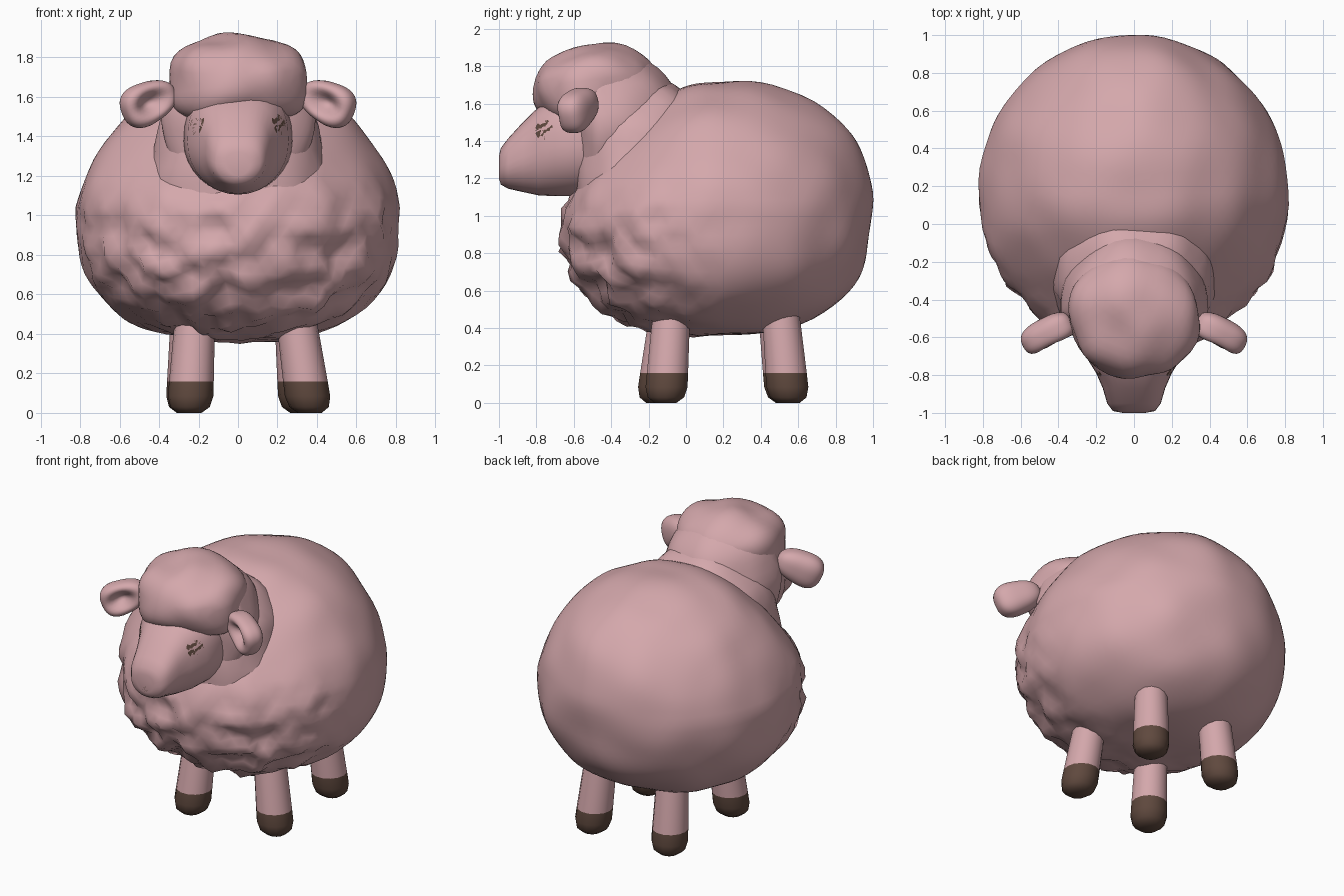
import bpy, bmesh, math
from mathutils import Vector, Matrix, noise
from mathutils.bvhtree import BVHTree

if "Cube" in bpy.data.objects:
    bpy.data.objects.remove(bpy.data.objects["Cube"])


def material(name, rgb):
    m = bpy.data.materials.new(name)
    m.diffuse_color = (*rgb, 1)
    m.use_nodes = True
    m.node_tree.nodes["Principled BSDF"].inputs["Base Color"].default_value = m.diffuse_color
    return m


PINK = material("dusty_pink", (0.66, 0.39, 0.41))
BROWN = material("dark_brown", (0.115, 0.066, 0.048))


def finish(name, bm, mats, angle=60):
    bmesh.ops.recalc_face_normals(bm, faces=bm.faces)
    me = bpy.data.meshes.new(name)
    bm.to_mesh(me)
    bm.free()
    for m in mats:
        me.materials.append(m)
    for p in me.polygons:
        p.use_smooth = True
    me.set_sharp_from_angle(angle=math.radians(angle))
    ob = bpy.data.objects.new(name, me)
    bpy.context.collection.objects.link(ob)
    return ob


def super_ball(size, p_up=2.0, p_low=2.0, p_flat=2.0, sub=4):
    """Unit ball squared off vertically and in plan, then scaled to the half sizes."""
    bm = bmesh.new()
    bmesh.ops.create_icosphere(bm, subdivisions=sub, radius=1)
    for v in bm.verts:
        p = p_up if v.co.z > 0 else p_low
        r = (abs(v.co.x) ** p_flat + abs(v.co.y) ** p_flat) ** (1 / p_flat)
        v.co /= (r ** p + abs(v.co.z) ** p) ** (1 / p)
        v.co = Vector(a * b for a, b in zip(v.co, size))
    return bm


def woolly(bm, amount, freq, weight=lambda co: 1):
    bm.normal_update()
    for v, n in [(v, v.normal.copy()) for v in bm.verts]:
        v.co += n * amount * weight(v.co) * noise.noise(v.co * freq)


def loft(rings, seg, square=1.0):
    """Closed tube through rings given as (centre, axis_a, axis_b)."""
    bm = bmesh.new()
    loops = []
    for c, a, b in rings:
        loop = []
        for i in range(seg):
            t = 2 * math.pi * i / seg
            e = square if math.sin(t) > -0.01 else 1.0
            ca = math.copysign(abs(math.cos(t)) ** e, math.cos(t))
            sb = math.copysign(abs(math.sin(t)) ** e, math.sin(t))
            loop.append(bm.verts.new(Vector(c) + Vector(a) * ca + Vector(b) * sb))
        loops.append(loop)
    for lo, hi in zip(loops, loops[1:]):
        for i in range(seg):
            j = (i + 1) % seg
            bm.faces.new((lo[i], lo[j], hi[j], hi[i]))
    bm.faces.new(loops[0])
    bm.faces.new(loops[-1])
    return bm


# Fleece body: narrower on top, sloping back at the shoulders, rough on the chest
bm = super_ball((0.825, 0.83, 0.685), 2.3, 2.5, sub=5)
for v in bm.verts:
    up = max(0, v.co.z / 0.685)
    v.co.x *= 1 - 0.21 * up
    if v.co.y < 0:
        v.co.y *= 1 - 0.5 * up
    v.co += Vector((0, 0.165, 1.045))
woolly(bm, 0.02, 3.5)
woolly(bm, 0.07, 9, lambda c: min(1, max(0, 0.2 - c.y) * 1.8) * min(1, max(0, 1.25 - c.z) * 2.5))
finish("fleece_body", bm, [PINK], 75)

# Neck fleece, a broad column in front of the shoulders
bm = super_ball((0.455, 0.365, 0.56), 2.5, 2.5, 2.6)
for v in bm.verts:
    v.co.x *= 1 - 0.1 * max(0, v.co.z / 0.56)
    v.co += Vector((0, -0.235, 1.17))
woolly(bm, 0.025, 5)
finish("neck_fleece", bm, [PINK], 75)

# Back of the head, flat towards the face
bm = super_ball((0.385, 0.42, 0.41), 2.1, 2.3)
for v in bm.verts:
    if v.co.y < 0:
        v.co.y *= 0.38
    v.co += Vector((0, -0.45, 1.495))
woolly(bm, 0.02, 5)
finish("head_fleece", bm, [PINK], 75)

# Forehead fleece cap
bm = super_ball((0.345, 0.335, 0.215), 2.1, 2.3)
bmesh.ops.rotate(bm, verts=bm.verts, cent=(0, 0, 0), matrix=Matrix.Rotation(math.radians(8), 3, 'X'))
for v in bm.verts:
    # fringe hangs lower at the temples
    if v.co.z < 0:
        v.co.z -= 0.07 * (v.co.x / 0.345) ** 2
    v.co += Vector((0, -0.49, 1.705))
woolly(bm, 0.03, 5)
finish("forehead_fleece", bm, [PINK], 75)

# Face: y, centre height, half width, half height
profile = [(-1.0, 1.265, .06, .06), (-.99, 1.27, .112, .098), (-.95, 1.285, .142, .135),
           (-.87, 1.32, .165, .188), (-.79, 1.35, .2, .235), (-.7, 1.375, .256, .265),
           (-.56, 1.38, .275, .268), (-.45, 1.38, .25, .25)]
bm = loft([((0, y, z), (w, 0, 0), (0, 0, h)) for y, z, w, h in profile], 32, 0.75)
face_tree = BVHTree.FromBMesh(bm)
finish("face", bm, [PINK])


# Eyes and nose: discs laid onto the face surface
def decal(name, centre, out, ra, rb):
    out = Vector(out).normalized()
    side = out.cross(Vector((0, 0, 1))).normalized()
    up = side.cross(out)
    bm = bmesh.new()
    bmesh.ops.create_circle(bm, cap_ends=True, cap_tris=True, segments=16, radius=1)
    bmesh.ops.subdivide_edges(bm, edges=bm.edges, cuts=2, use_grid_fill=True)
    for v in bm.verts:
        p = Vector(centre) + side * v.co.x * ra + up * v.co.y * rb
        hit, nor, _, _ = face_tree.ray_cast(p + out * 0.3, -out)
        v.co = (hit + nor * 0.006 * (1 if nor.dot(out) > 0 else -1)) if hit else p
    bm.normal_update()
    if sum(f.normal.dot(out) for f in bm.faces) < 0:
        bmesh.ops.reverse_faces(bm, faces=bm.faces)
    me = bpy.data.meshes.new(name)
    bm.to_mesh(me)
    bm.free()
    me.materials.append(BROWN)
    bpy.context.collection.objects.link(bpy.data.objects.new(name, me))


for s, label in ((-1, "left"), (1, "right")):
    decal(label + "_eye", (s * 0.2, -0.757, 1.465), (s, -0.25, 0.0), 0.054, 0.055)
decal("nose", (0, -0.99, 1.225), (0, -1, 0), 0.024, 0.02)

# Ears: thick lobes with a hollow front, drooping outwards
for s, label in ((-1, "left"), (1, "right")):
    bm = super_ball((0.15, 0.088, 0.105), 2.5, 2.5, 2.8)
    for v in bm.verts:
        v.co.z *= 1 + 1.2 * v.co.x
        if v.co.y < 0:
            v.co.y += 0.09 * math.exp(-((v.co.x - 0.01) / 0.08) ** 2 - (v.co.z / 0.052) ** 2)
    turn = Matrix.Rotation(math.radians(-27), 3, 'Z') @ Matrix.Rotation(math.radians(24), 3, 'Y')
    bmesh.ops.rotate(bm, verts=bm.verts, cent=(0, 0, 0), matrix=turn)
    for v in bm.verts:
        v.co += Vector((0.452, -0.58, 1.578))
        v.co.x *= s
    finish(label + "_ear", bm, [PINK])

# Legs with brown hooves: hip x, y and foot x, y
legs = {"front_left_leg": (-.22, -.10, -.245, -.155), "front_right_leg": (.30, -.08, .365, -.11),
        "back_left_leg": (-.24, .49, -.25, .54), "back_right_leg": (.29, .51, .325, .55)}
for name, (hx, hy, fx, fy) in legs.items():
    rings = []
    for z, r in ((.5, .1), (.4, .105), (.165, .113), (.09, .115), (.035, .1), (.005, .06)):
        t = z / 0.45
        rings.append(((fx + (hx - fx) * t, fy + (hy - fy) * t, z), (r, 0, 0), (0, r, 0)))
    bm = loft(rings, 14)
    for f in bm.faces:
        f.material_index = int(f.calc_center_median().z < 0.165)
    finish(name, bm, [PINK, BROWN])

# Rest the soles on the ground
for ob in bpy.data.objects:
    ob.location.z -= 0.005
